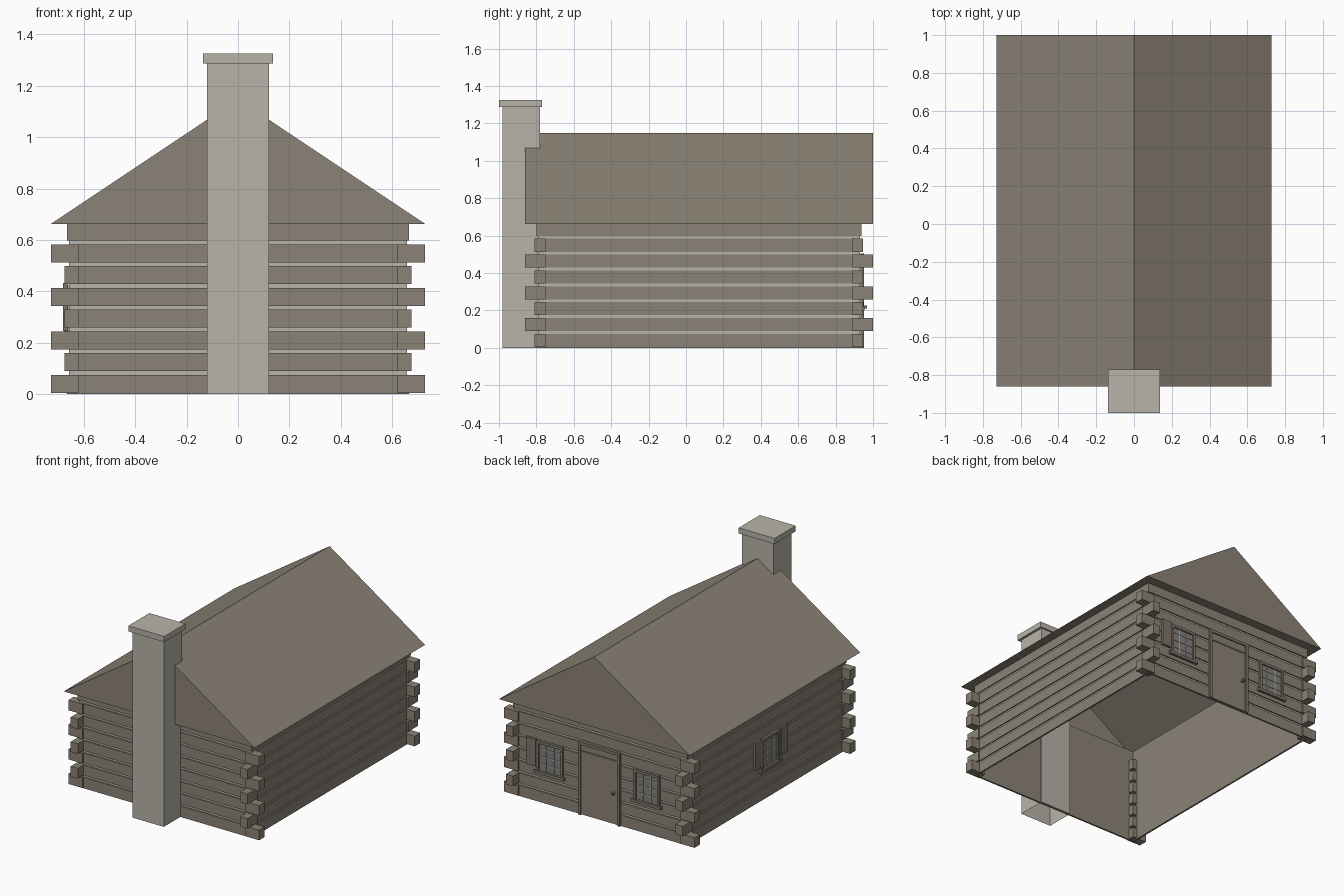
import bpy, bmesh

cube = bpy.data.objects.get("Cube")
if cube:
    bpy.data.objects.remove(cube, do_unlink=True)


def material(name, color):
    mat = bpy.data.materials.new(name)
    mat.use_nodes = True
    mat.diffuse_color = (*color, 1)
    mat.node_tree.nodes["Principled BSDF"].inputs["Base Color"].default_value = (*color, 1)
    return mat


WOOD = material("weathered_wood", (0.26, 0.225, 0.18))
TRIM = material("dark_wood_trim", (0.21, 0.18, 0.145))
STONE = material("pale_stone", (0.48, 0.455, 0.40))
GLASS = material("window_glass", (0.22, 0.22, 0.21))


def finish(name, bm, *mats):
    mesh = bpy.data.meshes.new(name)
    bm.to_mesh(mesh)
    bm.free()
    for mat in mats:
        mesh.materials.append(mat)
    obj = bpy.data.objects.new(name, mesh)
    bpy.context.collection.objects.link(obj)
    return obj


def add_box(bm, xs, ys, zs):
    """Add an axis-aligned box between the paired limits."""
    lo, hi = zip(*(sorted(pair) for pair in (xs, ys, zs)))
    verts = bmesh.ops.create_cube(bm, size=1)["verts"]
    for v in verts:
        v.co = [lo[i] if v.co[i] < 0 else hi[i] for i in range(3)]
    return verts


def boxes(name, mat, *limits):
    bm = bmesh.new()
    for lim in limits:
        add_box(bm, *lim)
    return finish(name, bm, mat)


WX, Y0, Y1 = 0.665, -0.80, 0.937      # wall faces
RX, RY0, RY1 = 0.728, -0.86, 1.0      # roof edges
EAVE, RIDGE = 0.662, 1.148
PITCH, LOG = 0.0847, 0.07             # log spacing and height
GROOVE, INNER = 0.008, 0.012

# Log walls: rectangular rings lofted through a grooved profile
profile = [(0, 0)]
for i in range(7):
    low, high = i * PITCH + 0.075, (i + 1) * PITCH + 0.005
    profile += [(0, low), (GROOVE, low), (GROOVE, high), (0, high)]
profile += [(0, EAVE), (INNER, EAVE), (INNER, 0), (0, 0)]
bm = bmesh.new()
rings = []
for d, z in profile:
    corners = [(-1, Y0 + d), (1, Y0 + d), (1, Y1 - d), (-1, Y1 - d)]
    rings.append([bm.verts.new((s * (WX - d), y, z)) for s, y in corners])
for (a, b), (p, q) in zip(zip(rings, rings[1:]), zip(profile, profile[1:])):
    for k in range(4):
        n = (k + 1) % 4
        face = bm.faces.new((a[k], a[n], b[n], b[k]))
        face.material_index = int(p[0] == q[0] == GROOVE)
bmesh.ops.remove_doubles(bm, verts=bm.verts, dist=0.0001)
finish("log_walls", bm, WOOD, STONE)

# Crossing log ends, alternating direction with each course
bm = bmesh.new()
for i in range(7):
    z = i * PITCH + 0.005
    for s in (-1, 1):
        for wall, edge, t in ((Y0, RY0, -1), (Y1, RY1, 1)):
            if i % 2 == 0:
                xs, ys = (s * 0.62, s * RX), (wall + t * 0.01, wall - t * 0.05)
            else:
                xs, ys = (s * 0.62, s * 0.675), (wall - t * 0.05, edge)
            add_box(bm, xs, ys, (z, z + LOG))
finish("log_ends", bm, WOOD)

# Gabled roof, open to the room, with a narrow soffit
bm = bmesh.new()
ends = []
for y in (RY0, RY1):
    ends.append([bm.verts.new(c) for c in ((-RX, y, EAVE), (RX, y, EAVE), (0, y, RIDGE))])
(fl, fr, ft), (bl, br, bt) = ends
for loop in ((fl, fr, ft), (br, bl, bt), (fr, br, bt, ft), (bl, fl, ft, bt)):
    bm.faces.new(loop)
outer = (fl, fr, br, bl)
inner = [bm.verts.new((s * (WX - INNER), y, EAVE)) for s, y in
         ((-1, Y0 + INNER), (1, Y0 + INNER), (1, Y1 - INNER), (-1, Y1 - INNER))]
for k in range(4):
    n = (k + 1) % 4
    bm.faces.new((outer[n], outer[k], inner[k], inner[n]))
finish("gable_roof", bm, WOOD)

# Chimney shaft with an open foot, and its cap
bm = bmesh.new()
verts = add_box(bm, (-0.12, 0.12), (-0.98, -0.78), (0, 1.29))
foot = [f for f in bm.faces if all(v.co.z < 0.01 for v in f.verts)]
bmesh.ops.delete(bm, geom=foot, context="FACES")
finish("chimney", bm, STONE)
boxes("chimney_cap", STONE, ((-0.137, 0.137), (-1.0, -0.77), (1.287, 1.326)))


# Wall-mounted parts are placed by (along, outward, height)
def back(u, d, z):
    return u, (Y1 + d[0], Y1 + d[1]), z


def side(u, d, z):
    return (-WX - d[0], -WX - d[1]), u, z


def frame(place, c, half, z0, z1, w, depth):
    posts = [place((c + s * half, c + s * (half - w)), (-0.005, depth), (z0, z1)) for s in (-1, 1)]
    return posts + [place((c - half, c + half), (-0.005, depth), (z1 - w, z1))]


def window(name, place, c, shutters):
    half, z0, z1, w = 0.1, 0.215, 0.425, 0.018
    boxes(name + "_glass", GLASS, place((c - half, c + half), (-0.004, 0.002), (z0, z1)))
    bars = [place((c + k * 0.03 - 0.003, c + k * 0.03 + 0.003), (0, 0.006), (z0, z1))
            for k in (-1, 1)]
    for k in (1, 2, 3):
        z = z0 + (z1 - z0) * k / 4
        bars.append(place((c - half, c + half), (0, 0.006), (z - 0.003, z + 0.003)))
    boxes(name + "_bars", STONE, *bars)
    sill = place((c - half - 0.015, c + half + 0.015), (-0.005, 0.018), (z0 - 0.015, z0 + 0.005))
    boxes(name + "_frame", TRIM, *frame(place, c, half, z0, z1, w, 0.012), sill)
    for s in shutters:
        boxes(name + "_shutter", TRIM,
              place((c + s * (half + 0.003), c + s * (half + 0.075)), (-0.004, 0.015),
                    (0.245, 0.432)))


window("back_left_window", back, 0.38, (1,))
window("back_right_window", back, -0.36, ())
window("side_window", side, 0.04, (-1, 1))

# Back door with frame, cross board and knob
boxes("door", WOOD, back((-0.14, 0.14), (-0.005, 0.006), (0.004, 0.49)))
boxes("door_frame", TRIM, *frame(back, 0, 0.16, 0, 0.505, 0.02, 0.014))
boxes("door_board", TRIM, back((-0.14, 0.14), (0, 0.01), (0.43, 0.445)))
boxes("door_knob", TRIM, back((-0.12, -0.105), (0, 0.03), (0.21, 0.225)))
